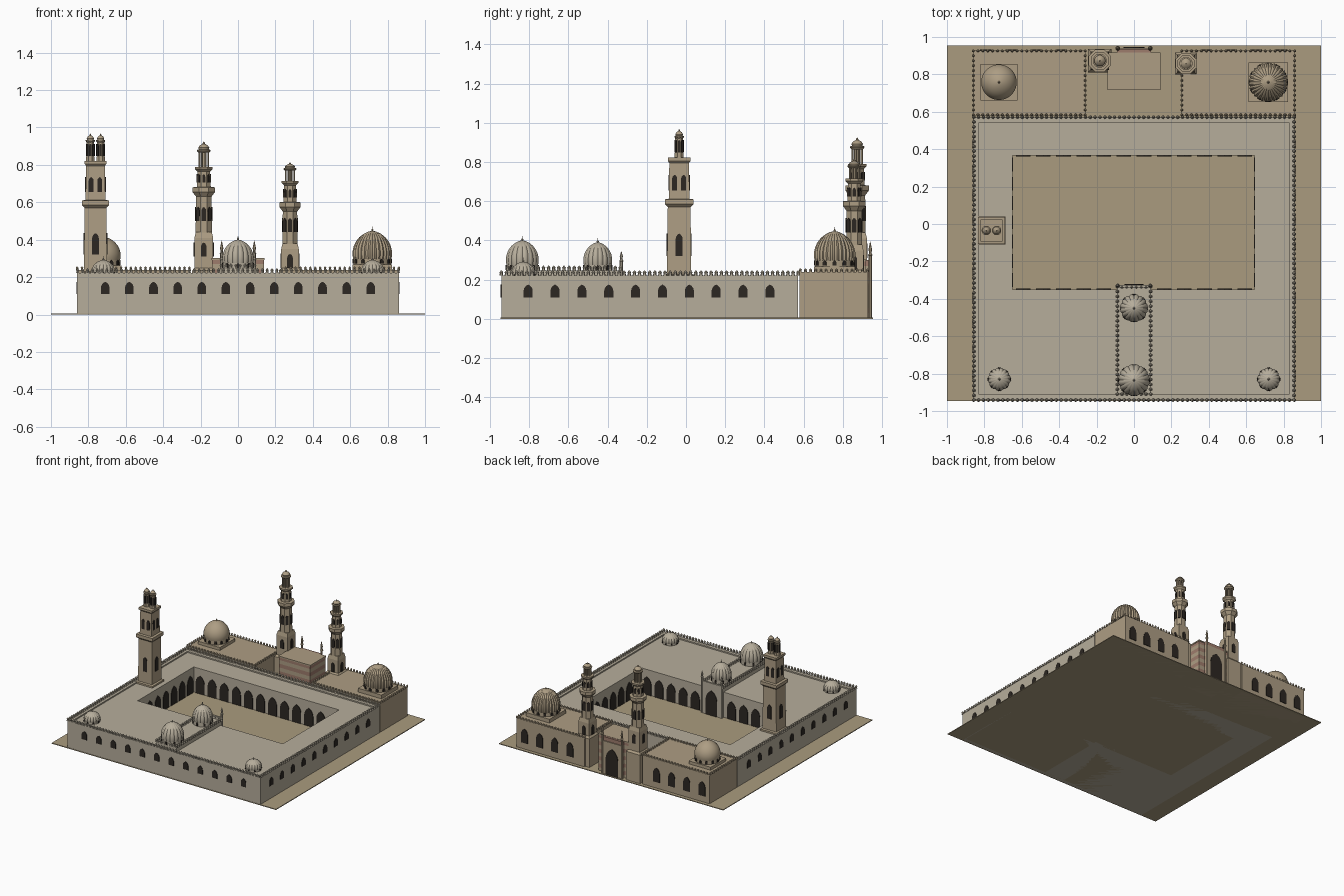
import bpy, bmesh, math
from mathutils import Matrix, Vector

if "Cube" in bpy.data.objects:
    bpy.data.objects.remove(bpy.data.objects["Cube"])

def material(name, rgb):
    m = bpy.data.materials.new(name)
    m.diffuse_color = (*rgb, 1)
    m.use_nodes = True
    m.node_tree.nodes["Principled BSDF"].inputs["Base Color"].default_value = m.diffuse_color
    return m

STONE = material("grey_stone", (0.47, 0.42, 0.33))
TAN = material("tan_stone", (0.42, 0.34, 0.23))
SAND = material("sand", (0.40, 0.33, 0.21))
DARK = material("dark_opening", (0.025, 0.02, 0.016))
RED = material("red_stone", (0.34, 0.20, 0.15))

def finish(bm, name, mat, smooth=False):
    bmesh.ops.recalc_face_normals(bm, faces=bm.faces)
    me = bpy.data.meshes.new(name)
    bm.to_mesh(me)
    bm.free()
    me.materials.append(mat)
    ob = bpy.data.objects.new(name, me)
    bpy.context.collection.objects.link(ob)
    if smooth:
        bpy.ops.object.select_all(action='DESELECT')
        ob.select_set(True)
        bpy.context.view_layer.objects.active = ob
        bpy.ops.object.shade_smooth_by_angle(angle=math.radians(30))
    return ob

def box(bm, x0, x1, y0, y1, z0, z1):
    mat = Matrix.Translation(((x0+x1)/2, (y0+y1)/2, (z0+z1)/2)) @ Matrix.Diagonal((x1-x0, y1-y0, z1-z0, 1))
    bmesh.ops.create_cube(bm, size=1, matrix=mat)

def lathe(bm, cx, cy, prof, n=8, ribs=0, amp=0.07):
    """Stack of rings; with few sides the radius is the half width across flats."""
    n = ribs * 4 if ribs else n
    k = 1 / math.cos(math.pi / n) if n <= 8 else 1
    rings = []
    for r, z in prof:
        ring = []
        for i in range(n):
            a = 2 * math.pi * (i + 0.5 * (not ribs)) / n
            q = r * k * (1 - amp + amp * abs(math.sin(ribs * a / 2)) if ribs else 1)
            ring.append(bm.verts.new((cx + q*math.cos(a), cy + q*math.sin(a), z)))
        rings.append(ring)
    for a, b in zip(rings, rings[1:]):
        for i in range(n):
            bm.faces.new((a[i], a[(i+1) % n], b[(i+1) % n], b[i]))
    bm.faces.new(rings[0][::-1])
    bm.faces.new(rings[-1])

def arch(bm, x, y, z, w, h, ang, d=0.004):
    """Pointed dark panel; ang is the direction its face looks towards."""
    s = h - min(w * 0.75, h * 0.45)
    half = [(0.5*w, 0), (0.5*w, s), (0.43*w, s + (h-s)*0.4), (0.25*w, s + (h-s)*0.77)]
    pts = half + [(0, h)] + [(-u, v) for u, v in reversed(half)]
    out = Vector((math.cos(ang), math.sin(ang), 0))
    side = Vector((-out.y, out.x, 0))
    front, back = [[bm.verts.new(Vector((x, y, z + v)) + side*u + out*o) for u, v in pts] for o in (d, -d)]
    bm.faces.new(front)
    bm.faces.new(back[::-1])
    for i in range(len(pts)):
        j = (i + 1) % len(pts)
        bm.faces.new((front[j], front[i], back[i], back[j]))

def merlons(bm, x0, y0, x1, y1, z, h=0.026, r=0.0085):
    n = round(math.hypot(x1-x0, y1-y0) / 0.026)
    for i in range(n):
        t = i / n
        lathe(bm, x0 + (x1-x0)*t, y0 + (y1-y0)*t,
              [(r, z), (r*0.75, z + h*0.35), (r, z + h*0.6), (r*0.1, z + h)], 6)

def merlon_loop(bm, x0, x1, y0, y1, z, **kw):
    c = [(x0, y0), (x1, y0), (x1, y1), (x0, y1)]
    for a, b in zip(c, c[1:] + c[:1]):
        merlons(bm, *a, *b, z, **kw)

FRONT, BACK, RIGHT, LEFT = -math.pi/2, math.pi/2, 0, math.pi
SIDES = (FRONT, BACK, RIGHT, LEFT)
holes = bmesh.new()      # all dark openings

# Ground and courtyard floor
bm = bmesh.new()
box(bm, -1, 1, -0.945, 0.955, 0, 0.006)
finish(bm, "ground", SAND)
bm = bmesh.new()
box(bm, -0.65, 0.645, -0.35, 0.365, 0.001, 0.01)
finish(bm, "courtyard_floor", SAND)

# Prayer hall ring: outer walls and flat roofs around the courtyard
X, Y0, Y1 = 0.86, -0.942, 0.572
bm = bmesh.new()
for y in (Y0, Y1 - 0.03):
    box(bm, -X, X, y, y + 0.03, 0, 0.222)
for x in (-X, X - 0.03):
    box(bm, x, x + 0.03, Y0 + 0.03, Y1 - 0.03, 0, 0.222)
finish(bm, "outer_walls", STONE)
bm = bmesh.new()
box(bm, -0.83, 0.83, Y0 + 0.03, -0.35, 0, 0.212)
box(bm, -0.83, 0.83, 0.365, Y1 - 0.03, 0, 0.212)
box(bm, -0.83, -0.65, -0.35, 0.365, 0, 0.212)
box(bm, 0.645, 0.83, -0.35, 0.365, 0, 0.212)
finish(bm, "hall_roofs", STONE)
bm = bmesh.new()
merlon_loop(bm, -X + 0.003, X - 0.003, Y0, Y1, 0.222)
finish(bm, "wall_merlons", STONE)

# Windows of the outer walls and courtyard arcades
for i in range(12):
    arch(holes, -0.71 + i*1.42/11, Y0, 0.11, 0.046, 0.065, FRONT)
for i in range(10):
    for x, a in ((X, RIGHT), (-X, LEFT)):
        arch(holes, x, -0.805 + i*0.137, 0.11, 0.046, 0.065, a)
for i in range(12):
    x = -0.5925 + i*0.1077
    arch(holes, x, 0.365, 0.01, 0.078, 0.145, FRONT)
    if abs(x) > 0.12:
        arch(holes, x, -0.35, 0.01, 0.078, 0.145, BACK)
for i in range(7):
    y = -0.3 + i*0.103
    arch(holes, -0.65, y, 0.01, 0.074, 0.145, RIGHT)
    arch(holes, 0.645, y, 0.01, 0.074, 0.145, LEFT)

# Raised central aisle with its courtyard facade
bm = bmesh.new()
box(bm, -0.09, 0.09, -0.91, -0.335, 0.0, 0.246)
box(bm, -0.09, 0.09, -0.34, -0.325, 0.0, 0.268)
for s in (-1, 1):
    lathe(bm, s*0.087, -0.33, [(0.008, 0), (0.008, 0.29), (0.011, 0.295), (0.006, 0.305), (0.008, 0.32), (0.001, 0.345)])
finish(bm, "central_aisle", STONE)
bm = bmesh.new()
merlon_loop(bm, -0.09, 0.09, -0.91, -0.335, 0.246)
finish(bm, "aisle_merlons", STONE)
arch(holes, 0, -0.325, 0.01, 0.1, 0.2, BACK)

# Domes: drum, shell and finial
def dome(name, x, y, z, r, h, mat, ribs=0, drum=0.03, base=0, nwin=8):
    bm = bmesh.new()
    if base:
        box(bm, x-base, x+base, y-base, y+base, z - 0.03, z)
    lathe(bm, x, y, [(r*0.95, z - 0.02), (r*0.95, z + drum)], 32)
    shell = [(0.97, 0), (1, 0.12), (1, 0.28), (0.94, 0.46), (0.83, 0.62), (0.66, 0.77), (0.44, 0.89), (0.22, 0.965), (0.02, 1)]
    lathe(bm, x, y, [(r*a, z + drum + h*b) for a, b in shell], 32, ribs)
    t = z + drum + h
    lathe(bm, x, y, [(0.003, t - 0.005), (0.006, t + 0.004), (0.002, t + 0.01), (0.0005, t + 0.022)])
    finish(bm, name, mat, True)
    for i in range(nwin):
        a = 2*math.pi*i/nwin
        arch(holes, x + r*0.95*math.cos(a), y + r*0.95*math.sin(a), z + 0.004, r*0.2, drum*0.85, a)

dome("aisle_front_dome", 0, -0.835, 0.246, 0.085, 0.125, STONE, 16)
dome("aisle_court_dome", 0, -0.45, 0.246, 0.075, 0.115, STONE, 16)
for s in (-1, 1):
    dome("corner_dome", s*0.72, -0.83, 0.212, 0.061, 0.066, STONE, 16, drum=0.014)
dome("ribbed_tomb_dome", 0.718, 0.758, 0.268, 0.106, 0.15, TAN, 28, base=0.105, nwin=12)
dome("plain_tomb_dome", -0.722, 0.758, 0.262, 0.095, 0.125, TAN, 0, base=0.098, nwin=12)

# Rear side blocks with crenellations and windows
bm, bn = bmesh.new(), bmesh.new()
for x0, x1 in ((-X, -0.26), (0.255, X)):
    box(bm, x0, x1, 0.58, 0.928, 0, 0.238)
    merlon_loop(bn, x0, x1, 0.583, 0.926, 0.238, h=0.02, r=0.007)
    for i in range(4):
        x = (x0 + x1)/2 + (i - 1.5)*0.135 + (0.03 if x0 > 0 else -0.03)
        arch(holes, x, 0.928, 0.055, 0.06, 0.115, BACK)
finish(bm, "rear_blocks", TAN)
finish(bn, "rear_merlons", TAN)

# Striped gatehouse and portal
tan, red = bmesh.new(), bmesh.new()
for i in range(10):
    b = red if i % 2 else tan
    box(b, -0.14, 0.14, 0.72, 0.915, i*0.03, i*0.03 + 0.03)
    box(b, -0.09, 0.09, 0.91, 0.935, i*0.03, i*0.03 + 0.03)
finish(red, "gate_red_courses", RED)
box(tan, -0.143, 0.143, 0.717, 0.918, 0.292, 0.302)
box(tan, -0.09, 0.09, 0.93, 0.942, 0.0, 0.27)
for s in (-1, 1):
    lathe(tan, s*0.087, 0.94, [(0.008, 0), (0.008, 0.32), (0.012, 0.325), (0.006, 0.335), (0.009, 0.355), (0.001, 0.395)])
finish(tan, "gate_tan_courses", TAN)
arch(holes, 0, 0.942, 0.006, 0.11, 0.215, BACK)

# Small pavilion of columns under a bulb cap
def lantern(bm, x, y, z0, z1, top, r):
    for i in range(8):
        a = math.pi*(i + 0.5)/4
        lathe(bm, x + r*0.85*math.cos(a), y + r*0.85*math.sin(a), [(r*0.16, z0), (r*0.16, z1)], 6)
    lathe(bm, x, y, [(r*0.3, z0), (r*0.3, z1)])
    h = top - z1
    lathe(bm, x, y, [(r, z1), (r*1.25, z1 + h*0.15), (r*1.25, z1 + h*0.25), (r*0.9, z1 + h*0.3), (r, z1 + h*0.45),
                     (r*0.75, z1 + h*0.65), (r*0.2, z1 + h*0.8), (r*0.2, z1 + h*0.88), (0.0005, top)], 16)

def side_arches(x, y, half, z, w, h, n=4):
    for i in range(n):
        a = 2*math.pi*i/n
        arch(holes, x + half*math.cos(a), y + half*math.sin(a), z, w, h, a)

# Gate minarets: square base, octagon, round stage, lantern
def minaret(name, x, y, w, base, g1, g2, cap, top):
    bm = bmesh.new()
    lathe(bm, x, y, [(w + 0.012, 0), (w + 0.012, 0.235), (w, 0.25), (w, base - 0.03)], 4)
    lathe(bm, x, y, [(w, base - 0.03), (w*0.86, base)], 4)
    lathe(bm, x, y, [(w*0.88, base - 0.03), (w*0.82, g1 - 0.05), (w*1.2, g1 - 0.025), (w*1.2, g1), (w*0.75, g1 + 0.002),
                     (w*0.68, g2 - 0.025), (w*0.95, g2 - 0.012), (w*0.95, g2)])
    lantern(bm, x, y, g2, cap, top, w*0.6)
    finish(bm, name, TAN, True)
    side_arches(x, y, w, base - 0.13, 0.03, 0.075)
    side_arches(x, y, w*0.84, base + 0.06, 0.024, 0.075, 8)
    side_arches(x, y, w*0.71, g1 + 0.025, 0.016, 0.045, 8)

minaret("tall_gate_minaret", -0.183, 0.873, 0.05, 0.44, 0.68, 0.79, 0.865, 0.925)
minaret("short_gate_minaret", 0.278, 0.858, 0.047, 0.38, 0.60, 0.715, 0.77, 0.815)

# Twin-headed minaret on the left hall
TX, TY = -0.762, -0.035
bm = bmesh.new()
lathe(bm, TX, TY, [(0.075, 0.2), (0.075, 0.225), (0.062, 0.23), (0.058, 0.57), (0.073, 0.585), (0.073, 0.61), (0.053, 0.612),
                   (0.05, 0.795), (0.058, 0.805), (0.058, 0.822)], 4)
for s in (-1, 1):
    hx = TX + s*0.0275
    lathe(bm, hx, TY, [(0.023, 0.82), (0.023, 0.845)])
    lathe(bm, hx, TY, [(0.02, 0.84), (0.02, 0.93)])
    lantern(bm, hx, TY, 0.84, 0.92, 0.968, 0.02)
    side_arches(hx, TY, 0.02, 0.848, 0.012, 0.065, 8)
    for d in (-1, 1):
        arch(holes, TX + s*0.023, TY + d*0.051, 0.655, 0.026, 0.08, d*BACK)
        arch(holes, TX + d*0.051, TY + s*0.023, 0.655, 0.026, 0.08, RIGHT if d > 0 else LEFT)
finish(bm, "twin_minaret", TAN, True)
side_arches(TX, TY, 0.06, 0.32, 0.036, 0.115)

finish(holes, "arched_openings", DARK)
